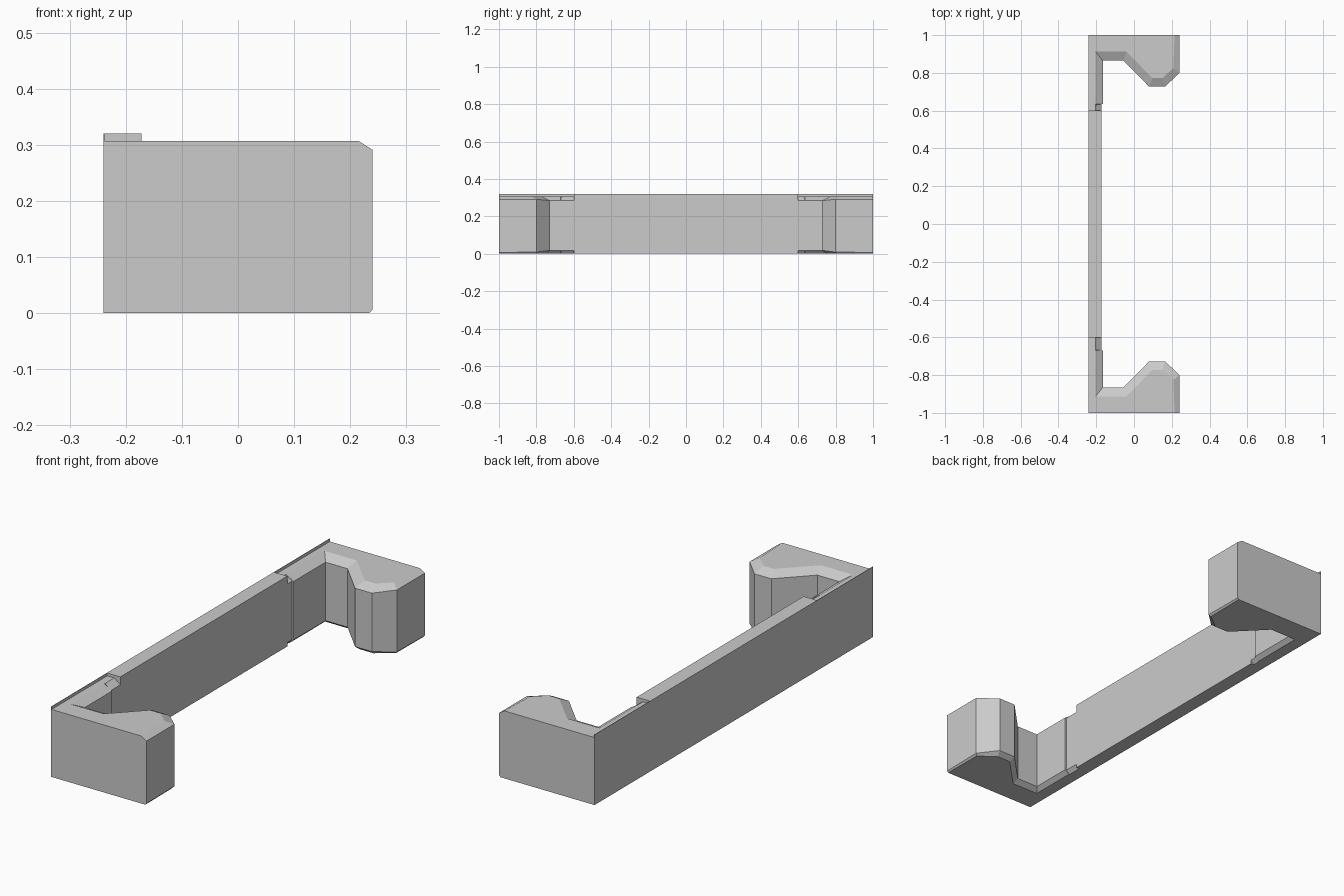
import bpy
import bmesh

if "Cube" in bpy.data.objects:
    bpy.data.objects.remove(bpy.data.objects["Cube"], do_unlink=True)

# Single grey plastic material
grey = bpy.data.materials.new("light grey")
grey.use_nodes = True
grey.diffuse_color = (0.6, 0.6, 0.6, 1)
grey.node_tree.nodes["Principled BSDF"].inputs["Base Color"].default_value = (0.6, 0.6, 0.6, 1)


def finish(name, bm):
    bmesh.ops.recalc_face_normals(bm, faces=bm.faces)
    mesh = bpy.data.meshes.new(name)
    bm.to_mesh(mesh)
    bm.free()
    mesh.materials.append(grey)
    bpy.context.collection.objects.link(bpy.data.objects.new(name, mesh))


def loft(name, loops):
    """Stack closed loops of points, bridging the sides and capping both ends."""
    bm = bmesh.new()
    rings = [[bm.verts.new(p) for p in loop] for loop in loops]
    for a, b in zip(rings, rings[1:]):
        for i in range(len(a)):
            j = (i + 1) % len(a)
            bm.faces.new((a[i], a[j], b[j], b[i]))
    bm.faces.new(rings[0])
    bm.faces.new(rings[-1])
    finish(name, bm)


def box(name, x0, x1, y0, y1, z0, z1):
    base = [(x0, y0), (x1, y0), (x1, y1), (x0, y1)]
    loft(name, [[(x, y, z) for x, y in base] for z in (z0, z1)])


TOP = 0.307
CHAMFER = 0.284      # where the inner top chamfer starts
OUTER = 0.291        # shallower chamfer on the free end


def end_block(name, side, step):
    """Hooked end: chamfered toe, sloped throat and a short run along the bar."""
    wall = [(-0.24, 1), (0.24, 1), (0.24, 0.80), (0.165, 0.727), (0.08, 0.727),
            (-0.055, 0.865), (-0.165, 0.865), (-0.165, step), (-0.172, step),
            (-0.172, 0.60), (-0.24, 0.60)]
    top = [(-0.24, 1), (0.215, 1), (0.208, 0.825), (0.15, 0.772), (0.098, 0.772),
           (-0.04, 0.912), (-0.203, 0.912), (-0.203, step), (-0.203, step - 0.005),
           (-0.203, 0.60), (-0.24, 0.60)]
    upper = [TOP, OUTER, OUTER] + [CHAMFER] * 7 + [TOP - 0.002]
    lower = [0.002, 0.007, 0.009] + [0.018] * 7 + [0.002]
    # The underside chamfer is a smaller version of the top one
    bottom = [(w[0] + (t[0] - w[0]) * 0.5, w[1] + (t[1] - w[1]) * 0.5)
              for w, t in zip(wall, top)]
    bottom[1] = (0.234, 1)
    bottom[2] = (0.232, 0.806)
    loft(name, [
        [(x, side * y, 0) for x, y in bottom],
        [(x, side * y, z) for (x, y), z in zip(wall, lower)],
        [(x, side * y, z) for (x, y), z in zip(wall, upper)],
        [(x, side * y, TOP) for x, y in top],
    ])


end_block("front_end_block", -1, 0.67)
end_block("back_end_block", 1, 0.635)

# Taller straight bar between the ends
box("connecting_bar", -0.24, -0.172, -0.60, 0.60, 0, 0.32)

# Thin lip continuing the tall outer face along each end
for label, y0, y1 in (("front_lip", -1, -0.60), ("back_lip", 0.60, 1)):
    box(label, -0.24, -0.238, y0, y1, TOP, 0.32)
